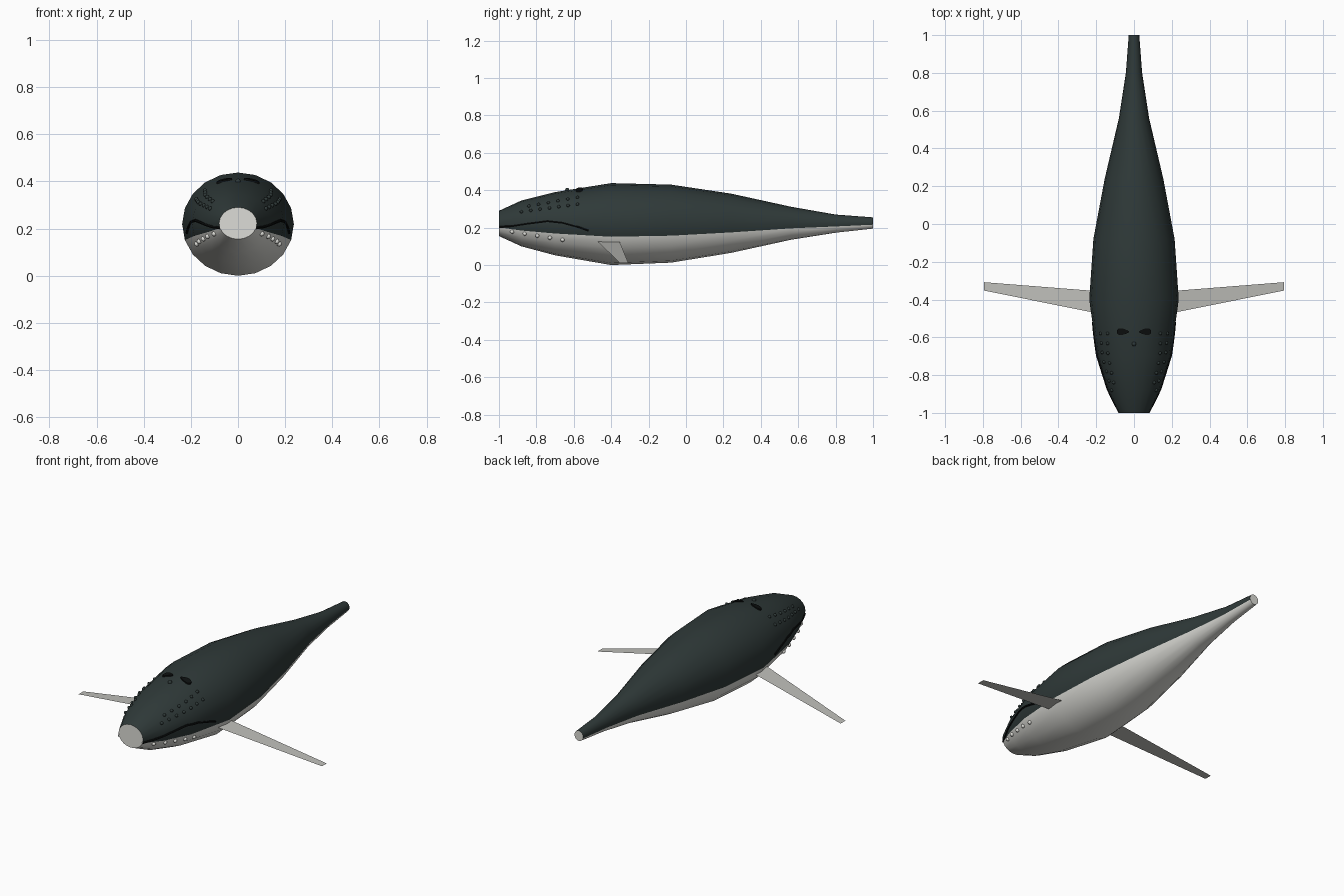
import bpy, bmesh, math
from mathutils import Vector

if "Cube" in bpy.data.objects:
    bpy.data.objects.remove(bpy.data.objects["Cube"])

# Body stations: y, half width, bottom z, top z
ROWS = [(-1, .08, .155, .29), (-.88, .137, .10, .345), (-.7, .195, .052, .39),
        (-.4, .237, 0, .438), (-.08, .215, .013, .43), (.24, .155, .065, .382),
        (.56, .08, .135, .312), (.8, .043, .173, .27), (1, .028, .195, .255)]
SIDES = 20


def material(name, rgb):
    m = bpy.data.materials.new(name)
    m.diffuse_color = (*rgb, 1)
    m.use_nodes = True
    m.node_tree.nodes["Principled BSDF"].inputs["Base Color"].default_value = m.diffuse_color
    return m


DARK = material("dark slate", (.028, .041, .040))
LIGHT = material("pale belly", (.72, .72, .68))
FIN = material("fin grey", (.52, .52, .49))
BLACK = material("black", (.004, .005, .005))


def section(y):
    """Half width, centre height and half height of the body at y."""
    for a, b in zip(ROWS, ROWS[1:]):
        if y <= b[0]:
            t = (y - a[0]) / (b[0] - a[0])
            w, lo, hi = (a[i] + (b[i] - a[i]) * t for i in (1, 2, 3))
            return w, (lo + hi) / 2, (hi - lo) / 2


def side_point(y, z):
    w, c, h = section(y)
    return Vector((w * math.sqrt(max(0, 1 - ((z - c) / h) ** 2)), y, z))


def top_point(x, y, lift=0):
    w, c, h = section(y)
    return Vector((x, y, c + h * math.sqrt(1 - (x / w) ** 2) + lift))


def finish(bm, name, mats, smooth=True):
    me = bpy.data.meshes.new(name)
    bm.to_mesh(me)
    bm.free()
    for m in mats:
        me.materials.append(m)
    ob = bpy.data.objects.new(name, me)
    bpy.context.collection.objects.link(ob)
    bpy.ops.object.select_all(action='DESELECT')
    bpy.context.view_layer.objects.active = ob
    ob.select_set(True)
    if smooth:
        bpy.ops.object.shade_smooth_by_angle(angle=math.radians(50))
    return ob


# Body: lofted rings, pale below the flank line and on both end caps
bm = bmesh.new()
rings = []
for y, w, lo, hi in ROWS:
    rings.append([bm.verts.new((w * math.cos(k * math.tau / SIDES), y,
                                (lo + hi) / 2 + (hi - lo) / 2 * math.sin(k * math.tau / SIDES)))
                  for k in range(SIDES)])
for a, b in zip(rings, rings[1:]):
    for k in range(SIDES):
        n = (k + 1) % SIDES
        f = bm.faces.new((a[k], a[n], b[n], b[k]))
        f.material_index = int(math.sin((k + .5) * math.tau / SIDES) < -.3)
for ring in (rings[0], rings[-1]):
    bm.faces.new(ring).material_index = 1
bmesh.ops.recalc_face_normals(bm, faces=bm.faces)
finish(bm, "body", [DARK, LIGHT])

# Flippers: thin swept plates
for s, side in ((1, "right"), (-1, "left")):
    bm = bmesh.new()
    pts = [(.2, -.472, .125), (.795, -.352, .01), (.795, -.308, .01), (.2, -.355, .125)]
    vs = [bm.verts.new((s * x, y, z)) for x, y, z in pts]
    f = bm.faces.new(vs if s > 0 else vs[::-1])
    r = bmesh.ops.solidify(bm, geom=[f], thickness=.002)
    bmesh.ops.recalc_face_normals(bm, faces=bm.faces)
    finish(bm, side + "_flipper", [FIN], False)

# Mouth lines: thin tubes lying on the flanks
PATH = [(-1, .203), (-.94, .207), (-.85, .221), (-.74, .235), (-.66, .226), (-.58, .204), (-.5, .176)]
for s, side in ((1, "right"), (-1, "left")):
    bm = bmesh.new()
    loops = []
    for (y0, z0), (y1, z1) in zip(PATH, PATH[1:]):
        for i in range(4):
            t = i / 4
            p = side_point(y0 + (y1 - y0) * t, z0 + (z1 - z0) * t)
            loops.append([bm.verts.new((s * (p.x + .006 * math.cos(a)), p.y, p.z + .006 * math.sin(a)))
                          for a in (k * math.tau / 6 for k in range(6))])
    for a, b in zip(loops, loops[1:]):
        for k in range(6):
            bm.faces.new((a[k], a[(k + 1) % 6], b[(k + 1) % 6], b[k]))
    bm.faces.new(loops[0])
    bm.faces.new(loops[-1])
    bmesh.ops.recalc_face_normals(bm, faces=bm.faces)
    finish(bm, side + "_mouth_line", [BLACK])

# Blowholes: teardrop plates following the crown
for s, side in ((1, "right"), (-1, "left")):
    bm = bmesh.new()
    vs = []
    for k in range(16):
        a = k * math.tau / 16
        x = .058 + .033 * math.cos(a)
        y = -.57 + .025 * math.sin(a) * (.65 + .35 * math.cos(a))
        vs.append(bm.verts.new(top_point(x, y, .006) * 1))
    for v in vs:
        v.co.x *= s
    f = bm.faces.new(vs if s > 0 else vs[::-1])
    e = bmesh.ops.extrude_face_region(bm, geom=[f])
    for v in e["geom"]:
        if isinstance(v, bmesh.types.BMVert):
            v.co.z -= .008
    bm.faces.new([v for v in vs]) if not f.is_valid else None
    bmesh.ops.recalc_face_normals(bm, faces=bm.faces)
    finish(bm, side + "_blowhole", [BLACK], False)


# Skin bumps: rows of small half-sunk balls along the head
def bumps(name, rows, mat, radius):
    bm = bmesh.new()
    for (y0, z0), (y1, z1), n in rows:
        for i in range(n):
            t = i / (n - 1)
            p = side_point(y0 + (y1 - y0) * t, z0 + (z1 - z0) * t)
            for s in (1, -1):
                r = bmesh.ops.create_icosphere(bm, subdivisions=2, radius=radius)
                bmesh.ops.translate(bm, verts=r["verts"], vec=(s * p.x, p.y, p.z))
    finish(bm, name, [mat])


bumps("upper_head_bumps", [((-.88, .285), (-.58, .325), 7), ((-.84, .315), (-.58, .362), 6)], DARK, .009)
bumps("chin_bumps", [((-.93, .178), (-.66, .135), 5)], LIGHT, .011)

# Crown bump ahead of the blowholes
bm = bmesh.new()
r = bmesh.ops.create_icosphere(bm, subdivisions=2, radius=.012)
bmesh.ops.translate(bm, verts=r["verts"], vec=top_point(0, -.635))
finish(bm, "crown_bump", [DARK])
